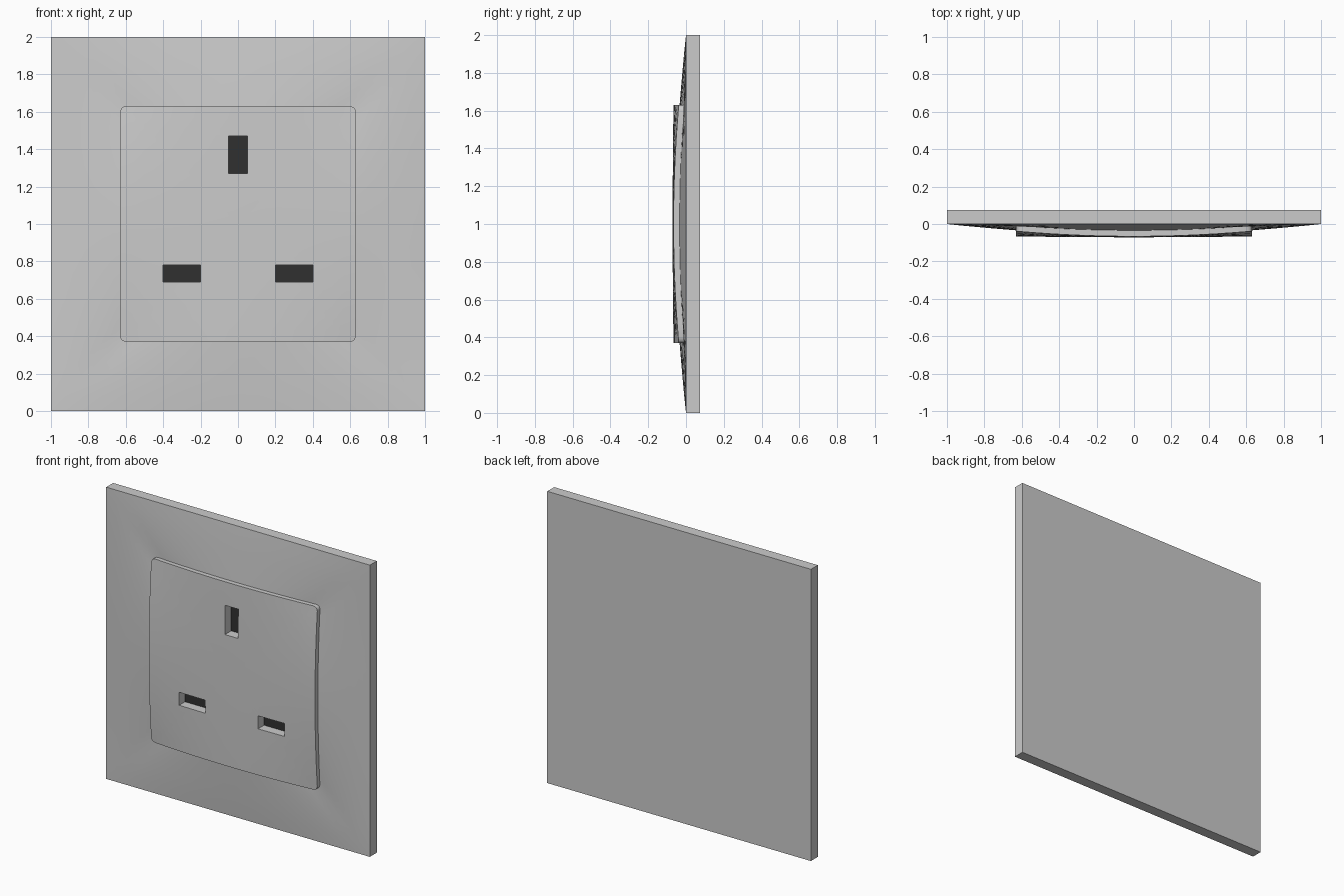
import bpy, bmesh, math

if "Cube" in bpy.data.objects:
    bpy.data.objects.remove(bpy.data.objects["Cube"])

CZ = 1.0       # height of the plate centre
INS = 0.63     # half width of the socket insert
SEG = 16       # divisions per side


def outline(half, radius=0.0):
    """Square outline, optionally with rounded corners, as (x, z) about the centre."""
    pts = []
    for q in range(4):
        side = []
        s = half - radius
        for i in range(SEG):
            side.append((-s + 2 * s * i / SEG, -half))
        if radius:
            for i in range(5):
                a = -math.pi / 2 + i * math.pi / 10
                side.append((s + radius * math.cos(a), -s + radius * math.sin(a)))
            side.pop()
        for x, z in side:
            for _ in range(q):
                x, z = -z, x
            pts.append((x, z))
    return pts


def loop_mesh(name, loops):
    """Closed skin through successive loops of (x, y, z), first and last capped."""
    bm = bmesh.new()
    rings = [[bm.verts.new((x, y, z + CZ)) for x, y, z in lp] for lp in loops]
    n = len(rings[0])
    for a, b in zip(rings, rings[1:]):
        for i in range(n):
            j = (i + 1) % n
            bm.faces.new((a[i], a[j], b[j], b[i]))
    bm.faces.new(rings[0])
    tip = bm.faces.new(rings[-1])
    bmesh.ops.poke(bm, faces=[tip])
    bmesh.ops.recalc_face_normals(bm, faces=bm.faces)
    me = bpy.data.meshes.new(name)
    bm.to_mesh(me)
    bm.free()
    ob = bpy.data.objects.new(name, me)
    bpy.context.collection.objects.link(ob)
    return ob


def box(name, x, z, w, h, y0, y1):
    bpy.ops.mesh.primitive_cube_add(size=1, location=(x, (y0 + y1) / 2, z))
    ob = bpy.context.object
    ob.name = name
    ob.scale = (w, y1 - y0, h)
    bpy.ops.object.transform_apply(location=True, rotation=False, scale=True)
    return ob


def activate(ob):
    bpy.ops.object.select_all(action='DESELECT')
    ob.select_set(True)
    bpy.context.view_layer.objects.active = ob


def plate_y(x, z):
    m, lo = max(abs(x), abs(z)), min(abs(x), abs(z))
    t = max(0.0, (1 - m) / 0.37) ** 0.9
    return -t * (0.034 - 0.024 * (lo / m) ** 2)


def insert_y(x, z):
    return -0.071 + 0.0125 * (x * x + z * z) + 0.145 * x * x * z * z


# wall plate: flat back, gently swelling front, seat for the insert
sq = outline(1.0)
loops = [[(x, 0.075, z) for x, z in sq]]
for k in (1.0, 0.92, 0.84, 0.77, 0.7, 0.65, 0.6):
    loops.append([(x * k, plate_y(x * k, z * k), z * k) for x, z in sq])
loops.append([(x * 0.6, 0.0, z * 0.6) for x, z in sq])
plate = loop_mesh("wall_plate", loops)

# domed socket insert with rounded corners
rs = outline(INS, 0.03)
loops = [[(x, 0.001, z) for x, z in rs]]
for k in (1.0, 0.9, 0.8, 0.65, 0.5, 0.35, 0.2, 0.08):
    loops.append([(x * k, insert_y(x * k, z * k), z * k) for x, z in rs])
insert = loop_mesh("socket_insert", loops)

# pin slots cut into the insert, each with a dark floor
dark = bpy.data.materials.new("dark_slot")
dark.diffuse_color = (0.03, 0.03, 0.03, 1)
dark.use_nodes = True
dark.node_tree.nodes["Principled BSDF"].inputs["Base Color"].default_value = dark.diffuse_color
slots = [("earth_slot", 0.0, 1.37, 0.1, 0.2),
         ("left_slot", -0.3, 0.735, 0.2, 0.09),
         ("right_slot", 0.3, 0.735, 0.2, 0.09)]
for name, x, z, w, h in slots:
    cutter = box(name + "_cutter", x, z, w, h, -0.2, 0.05)
    cutter.hide_render = True
    activate(insert)
    mod = insert.modifiers.new(name, 'BOOLEAN')
    mod.operation = 'DIFFERENCE'
    mod.solver = 'EXACT'
    mod.object = cutter
    bpy.ops.object.modifier_apply(modifier=mod.name)
    bpy.data.objects.remove(cutter, do_unlink=True)
    floor = box(name + "_floor", x, z, w, h, -0.003, 0.002)
    floor.data.materials.append(dark)

for ob in (plate, insert):
    activate(ob)
    bpy.ops.object.shade_smooth_by_angle(angle=math.radians(30))
